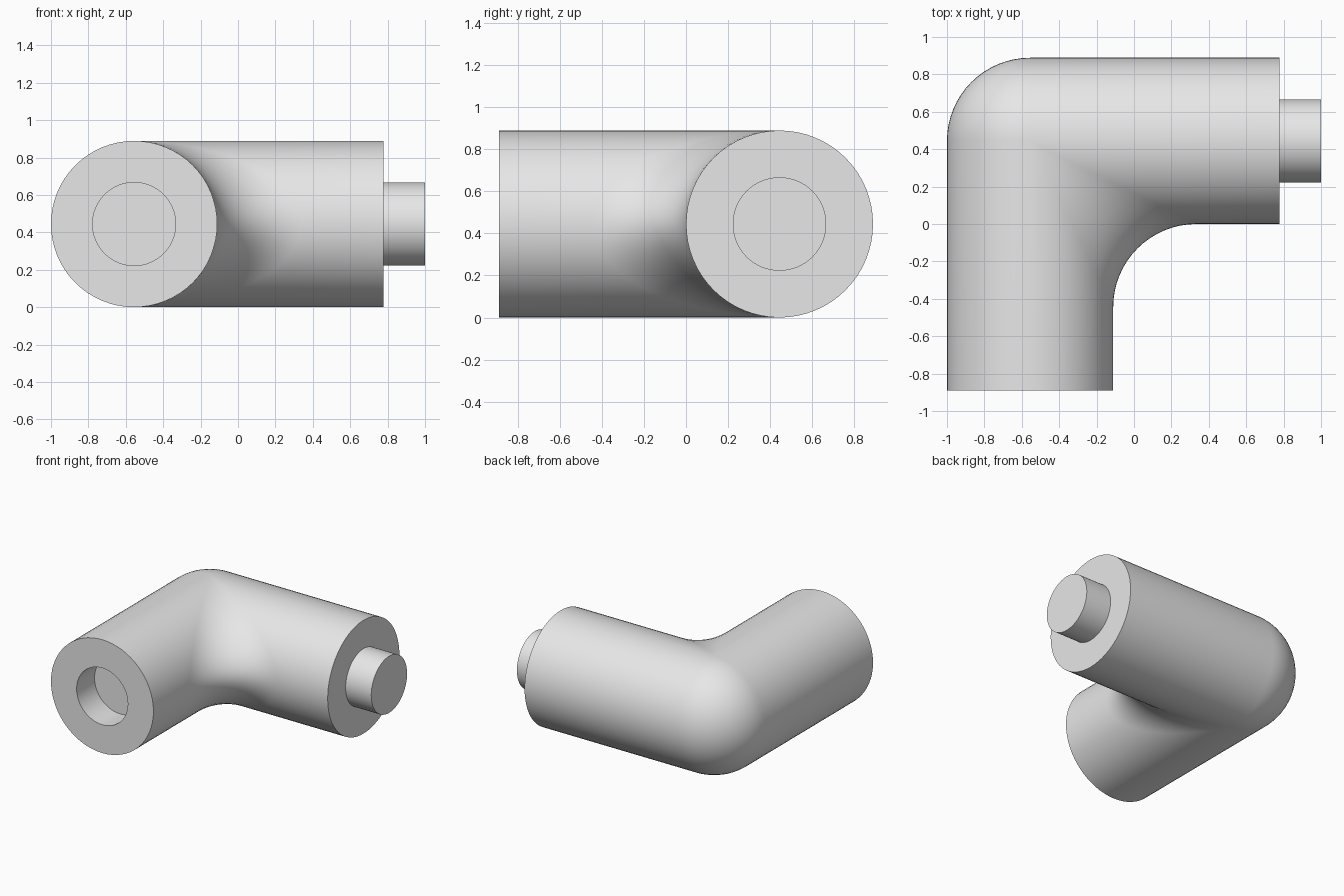
import bpy
import bmesh
from math import sin, cos, pi, radians
from mathutils import Vector

if "Cube" in bpy.data.objects:
    bpy.data.objects.remove(bpy.data.objects["Cube"], do_unlink=True)

R = 4 / 9            # pipe radius
r = R / 2            # socket and peg radius
LEG = 3 * R          # length of each leg along its axis
SIDES = 64           # facets around the pipe
STEPS = 16           # facets along the bend
corner = Vector((R - 1, R, R))     # where the two leg axes meet

grey = bpy.data.materials.new("light grey")
grey.use_nodes = True
colour = (0.8, 0.8, 0.8, 1)
grey.diffuse_color = colour
grey.node_tree.nodes["Principled BSDF"].inputs["Base Color"].default_value = colour


def front_point(t, radius, y):
    """Point on a circle around the front leg's axis."""
    return corner + Vector((radius * cos(t), y, radius * sin(t)))


def side_point(t, radius, x):
    """Point on a circle around the side leg's axis."""
    return corner + Vector((x, -radius * cos(t), radius * sin(t)))


def bend(t):
    """Arc joining the legs: ball on the outside, rolling fillet on the inside."""
    c, s = R * cos(t), R * sin(t)
    if c > 0:
        centre = Vector((2 * c, -2 * c, 2 * s))
        start, end = Vector((-c, 0, -s)), Vector((0, c, -s))
    else:
        centre = Vector((0, 0, s))
        start, end = Vector((c, 0, 0)), Vector((0, -c, 0))
    angle = start.angle(end, 0)
    points = []
    for i in range(STEPS + 1):
        k = i / STEPS
        if angle < 1e-4:
            v = start.lerp(end, k)
        else:
            v = (start * sin((1 - k) * angle) + end * sin(k * angle)) / sin(angle)
        points.append(corner + centre + v)
    return points


def strip(t):
    """One lengthwise line: socket, front leg, bend, side leg, peg."""
    return ([front_point(t, r, r - LEG), front_point(t, r, -LEG),
             front_point(t, R, -LEG)]
            + bend(t)
            + [side_point(t, R, LEG), side_point(t, r, LEG),
               side_point(t, r, LEG + r)])


# Loft the strips around the pipe, then close the socket floor and peg tip
bm = bmesh.new()
strips = [[bm.verts.new(p) for p in strip(2 * pi * i / SIDES)] for i in range(SIDES)]
for i, a in enumerate(strips):
    b = strips[(i + 1) % SIDES]
    for j in range(len(a) - 1):
        bm.faces.new((a[j], a[j + 1], b[j + 1], b[j]))
bm.faces.new([s[0] for s in strips])
bm.faces.new([s[-1] for s in strips])
bmesh.ops.remove_doubles(bm, verts=bm.verts, dist=1e-5)
bmesh.ops.recalc_face_normals(bm, faces=bm.faces)

mesh = bpy.data.meshes.new("pipe_elbow")
bm.to_mesh(mesh)
bm.free()
mesh.materials.append(grey)
elbow = bpy.data.objects.new("pipe_elbow", mesh)
bpy.context.collection.objects.link(elbow)

# Smooth the round walls, keep the rims sharp
bpy.ops.object.select_all(action="DESELECT")
elbow.select_set(True)
bpy.context.view_layer.objects.active = elbow
bpy.ops.object.shade_smooth_by_angle(angle=radians(30))
